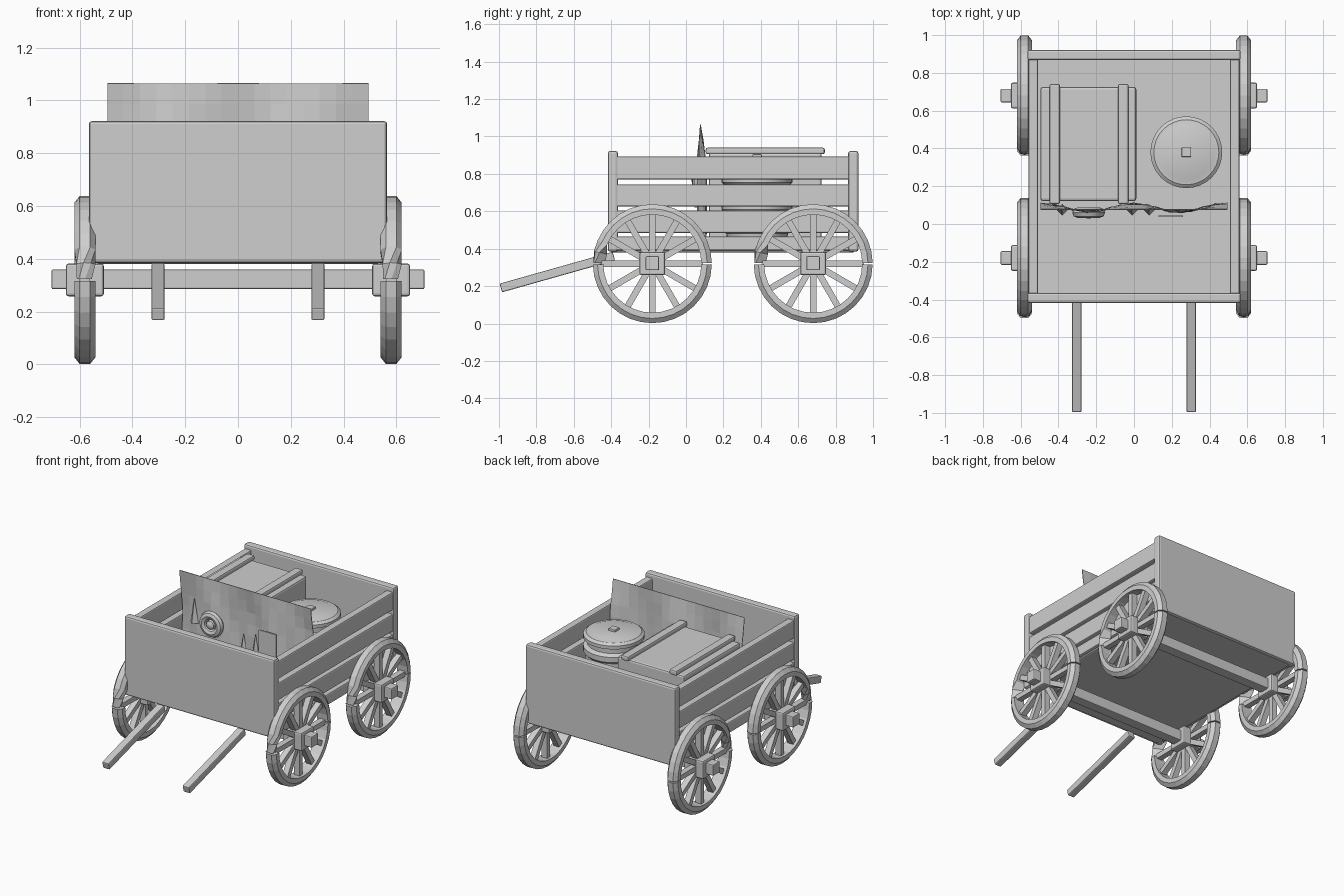
import bpy, bmesh, math
from mathutils import Matrix, Vector

if "Cube" in bpy.data.objects:
    bpy.data.objects.remove(bpy.data.objects["Cube"])

grey = bpy.data.materials.new("plain_grey")
grey.diffuse_color = (0.62, 0.62, 0.62, 1)
grey.use_nodes = True
grey.node_tree.nodes["Principled BSDF"].inputs["Base Color"].default_value = grey.diffuse_color


def finish(name, bm, bevel=0.0, smooth=None):
    bmesh.ops.recalc_face_normals(bm, faces=bm.faces)
    me = bpy.data.meshes.new(name)
    bm.to_mesh(me)
    bm.free()
    me.materials.append(grey)
    ob = bpy.data.objects.new(name, me)
    bpy.context.collection.objects.link(ob)
    if bevel:
        m = ob.modifiers.new("bevel", 'BEVEL')
        m.width, m.segments = bevel, 2
    if smooth:
        bpy.ops.object.select_all(action='DESELECT')
        ob.select_set(True)
        bpy.context.view_layer.objects.active = ob
        bpy.ops.object.shade_smooth_by_angle(angle=math.radians(smooth))
    return ob


def add_box(bm, x, y, z, mat=Matrix()):
    """Box from (min, max) ranges."""
    c = Vector([(a + b) / 2 for a, b in (x, y, z)])
    s = [b - a for a, b in (x, y, z)]
    bmesh.ops.create_cube(bm, size=1, matrix=mat @ Matrix.Translation(c) @ Matrix.Diagonal((*s, 1)))


def box(name, x, y, z, bevel=0.008, mat=Matrix()):
    bm = bmesh.new()
    add_box(bm, x, y, z, mat)
    return finish(name, bm, bevel)


def skin(bm, rings, caps=True):
    """Join equal rings of points into a tube."""
    vs = [[bm.verts.new(p) for p in r] for r in rings]
    n = len(vs[0])
    for a, b in zip(vs, vs[1:]):
        for i in range(n):
            j = (i + 1) % n
            bm.faces.new((a[i], a[j], b[j], b[i]))
    if caps:
        bm.faces.new(vs[0])
        bm.faces.new(vs[-1])


def lathe(name, profile, center, axis='Z', n=32, smooth=35, closed=False):
    bm = bmesh.new()
    rot = Matrix.Rotation(math.pi / 2, 4, 'X') if axis == 'Y' else Matrix()
    mat = Matrix.Translation(center) @ rot
    prof = profile + profile[:1] if closed else profile
    rings = [[mat @ Vector((r * math.cos(t), r * math.sin(t), z))
              for t in (2 * math.pi * i / n for i in range(n))] for r, z in prof]
    skin(bm, rings, not closed)
    bmesh.ops.remove_doubles(bm, verts=bm.verts, dist=1e-5)
    return finish(name, bm, 0, smooth)


# Cart body: end panels, floor, slatted sides
box("front_panel", (-0.565, 0.565), (-0.418, -0.364), (0.385, 0.922), 0.012)
box("back_panel", (-0.565, 0.565), (0.867, 0.922), (0.385, 0.922), 0.012)
box("floor", (-0.535, 0.535), (-0.40, 0.90), (0.38, 0.42))
for s in (-1, 1):
    for i, z in enumerate(((0.39, 0.465), (0.485, 0.605), (0.625, 0.743), (0.77, 0.893))):
        box(f"side_plank_{i}", sorted((s * 0.508, s * 0.558)), (-0.385, 0.885), z)

# Pulling shafts, sloping down to the front
slope = Vector((0, -0.585, -0.165))
for s in (-1, 1):
    mat = Matrix.Translation((s * 0.303, -0.405, 0.355)) @ Matrix.Rotation(math.atan2(0.165, 0.585), 4, 'X')
    box("shaft", (-0.025, 0.025), (-slope.length, 0.02), (-0.024, 0.024), 0.006, mat)

# Wheels: two half rims with small gaps, twelve spokes, square hub
RIM = [(-0.04, 0.262), (-0.04, 0.293), (-0.02, 0.318), (0.02, 0.318), (0.04, 0.293), (0.04, 0.262)]


def wheel(x, y):
    cx, cz = x, 0.32
    bm = bmesh.new()
    for half in (0, 1):
        rings = []
        for i in range(17):
            f = i / 16
            t = math.pi * half + 0.012 + f * (math.pi - 0.024)
            # the front end of the upper half is twisted
            w = max(0, (f - 0.875) / 0.125) if half == 0 else 0
            a = w * math.radians(75)
            ring = []
            for px, pr in RIM:
                u, v = px * (1 - 0.3 * w), (pr - 0.285) * (1 - 0.15 * w)
                u, v = u * math.cos(a) - v * math.sin(a), u * math.sin(a) + v * math.cos(a)
                r = 0.285 + v
                ring.append((cx + u, y + r * math.cos(t), cz + r * math.sin(t)))
            rings.append(ring)
        skin(bm, rings)
    finish("wheel_rim", bm)
    bm = bmesh.new()
    for k in range(12):
        m = Matrix.Translation((cx, y, cz)) @ Matrix.Rotation(k * math.pi / 6, 4, 'X')
        add_box(bm, (-0.02, 0.02), (-0.017, 0.017), (0.04, 0.272), m)
    finish("wheel_spokes", bm)
    box("wheel_hub", (cx - 0.072, cx + 0.072), (y - 0.068, y + 0.068), (cz - 0.062, cz + 0.062), 0.01)


for y in (-0.18, 0.68):
    box("axle", (-0.706, 0.706), (y - 0.036, y + 0.036), (0.285, 0.36), 0.006)
    for s in (-1, 1):
        wheel(s * 0.58, y)

# Crate with two straps wrapped over the lid
box("crate", (-0.495, 0.012), (0.122, 0.725), (0.42, 0.912), 0.012)
for x in (-0.42, -0.057):
    box("crate_strap", (x - 0.028, x + 0.028), (0.105, 0.742), (0.905, 0.94), 0.01)

# Barrel with hoops, stepped lid and square knob
lathe("barrel", [(0.155, 0.42), (0.165, 0.48), (0.19, 0.50), (0.19, 0.53), (0.178, 0.545),
                 (0.182, 0.60), (0.19, 0.61), (0.19, 0.64), (0.178, 0.655), (0.175, 0.74),
                 (0.19, 0.755), (0.19, 0.79), (0.165, 0.805), (0.165, 0.835),
                 (0.19, 0.845), (0.19, 0.868), (0.172, 0.882), (0.16, 0.882),
                 (0.14, 0.89)], (0.277, 0.38, 0))
box("barrel_knob", (0.252, 0.302), (0.355, 0.405), (0.88, 0.905), 0.004)

# Upright wavy sheet, straight along its top edge
bm = bmesh.new()
cols, rows = 16, 8
bmesh.ops.create_grid(bm, x_segments=cols, y_segments=rows, size=0.5)
for v in bm.verts:
    x, f = v.co.x * 0.99, v.co.y + 0.5
    z = 0.42 + f * 0.645
    k = min(1, (1.065 - z) / 0.2)
    y = 0.077 + k * (0.008 + 0.022 * math.cos(2 * math.pi * x / 0.48) + 0.005 * math.sin(31 * x + 14 * z))
    v.co = (x, y, z)
sheet = finish("wavy_sheet", bm)
mod = sheet.modifiers.new("thickness", 'SOLIDIFY')
mod.thickness, mod.offset = 0.004, 0

# Ring, flap and pointed folds on the front of the sheet
ring = [(0.06 + 0.027 * math.cos(a), 0.027 * math.sin(a)) for a in (i * math.pi / 4 for i in range(8))]
lathe("sheet_ring", ring, (-0.24, 0.06, 0.77), 'Y', 20, 40, True)
lathe("sheet_ring_boss", [(0.035, -0.02), (0.028, 0.02), (0.012, 0.03)], (-0.24, 0.06, 0.77), 'Y', 12)
box("sheet_flap", (0.13, 0.26), (0.036, 0.046), (0.67, 0.84), 0.002)
for x, z0, z1 in ((-0.38, 0.74, 0.9), (-0.01, 0.62, 0.76), (0.08, 0.62, 0.78)):
    bm = bmesh.new()
    bmesh.ops.create_cone(bm, cap_ends=True, segments=4, radius1=0.03, radius2=0.002, depth=z1 - z0,
                          matrix=Matrix.Translation((x, 0.075, (z0 + z1) / 2)))
    finish("sheet_fold", bm)
